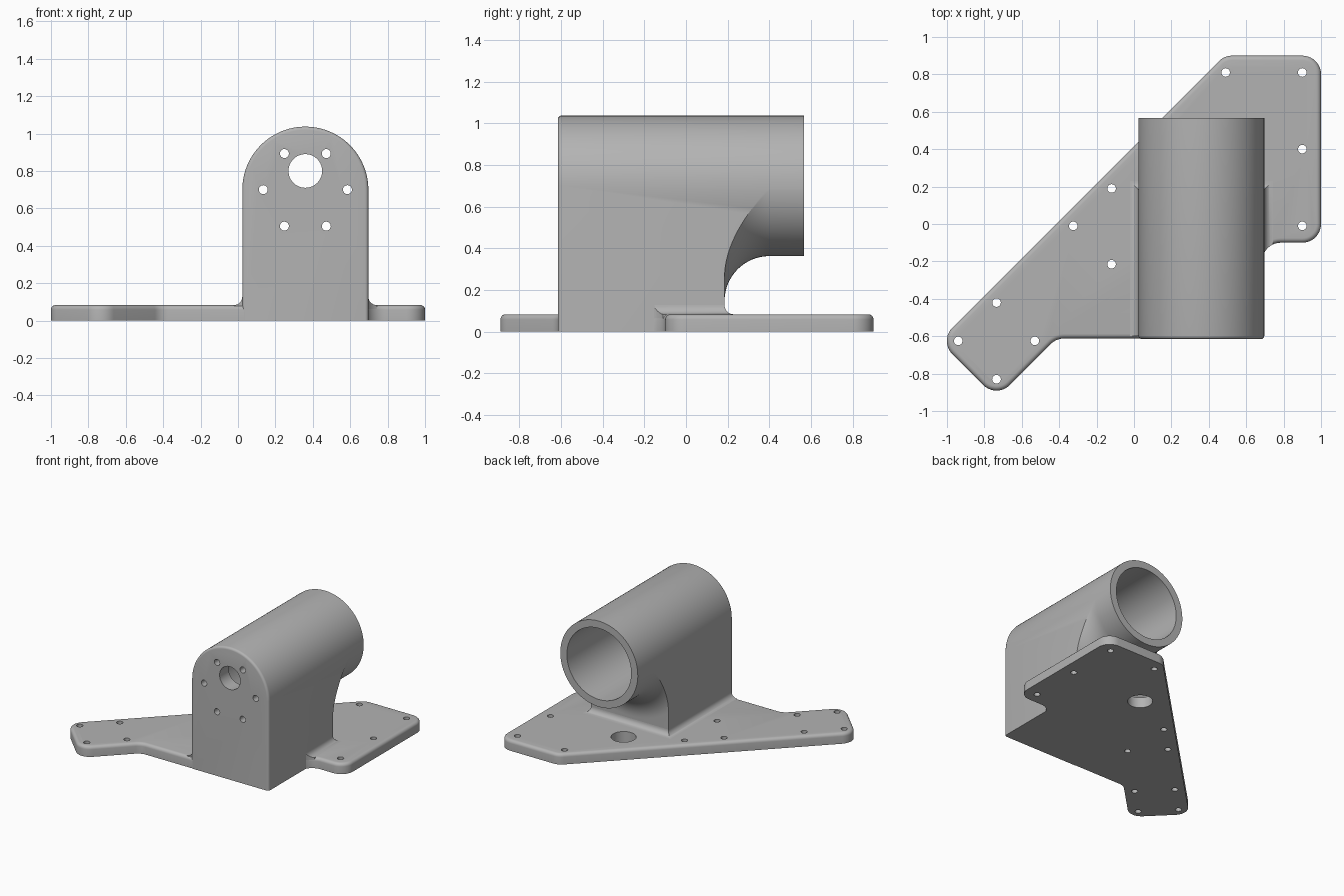
import bpy, bmesh, math
from mathutils import Vector

if "Cube" in bpy.data.objects:
    bpy.data.objects.remove(bpy.data.objects["Cube"], do_unlink=True)

# Main dimensions
CX, CZ, R, BORE = 0.36, 0.70, 0.337, 0.28
FRONT, TUBE_END, BLOCK_BACK, WALL = -0.615, 0.567, 0.185, 0.115
PLATE, FOOT, NECK = 0.083, 0.045, 0.215

metal = bpy.data.materials.new("matte grey")
metal.use_nodes = True
grey = (0.45, 0.45, 0.45, 1)
metal.diffuse_color = grey
metal.node_tree.nodes["Principled BSDF"].inputs["Base Color"].default_value = grey


def finish(bm, name):
    bmesh.ops.recalc_face_normals(bm, faces=bm.faces[:])
    mesh = bpy.data.meshes.new(name)
    bm.to_mesh(mesh)
    bm.free()
    mesh.materials.append(metal)
    obj = bpy.data.objects.new(name, mesh)
    bpy.context.collection.objects.link(obj)
    return obj


def prism(points, along):
    """Closed 3D outline extruded along a vector."""
    bm = bmesh.new()
    face = bm.faces.new([bm.verts.new(p) for p in points])
    new = bmesh.ops.extrude_face_region(bm, geom=[face], use_keep_orig=True)["geom"]
    bmesh.ops.translate(bm, vec=along, verts=[v for v in new if isinstance(v, bmesh.types.BMVert)])
    bmesh.ops.recalc_face_normals(bm, faces=bm.faces[:])
    return bm


def rounded(corners, steps=10):
    """Outline with an arc at each (x, y, radius) corner."""
    out = []
    for i, (x, y, r) in enumerate(corners):
        p = Vector((x, y))
        if r == 0:
            out.append(p)
            continue
        a = (Vector(corners[i - 1][:2]) - p).normalized()
        b = (Vector(corners[(i + 1) % len(corners)][:2]) - p).normalized()
        half = a.angle(b) / 2
        c = p + (a + b).normalized() * r / math.sin(half)
        v0, v1 = p + a * r / math.tan(half) - c, p + b * r / math.tan(half) - c
        start = math.atan2(v0.y, v0.x)
        sweep = math.atan2(v0.x * v1.y - v0.y * v1.x, v0.dot(v1))
        for k in range(steps + 1):
            t = start + sweep * k / steps
            out.append(c + Vector((math.cos(t), math.sin(t))) * r)
    return out


def circle(x, y, r, n):
    return [(x + r * math.cos(math.tau * k / n), y + r * math.sin(math.tau * k / n)) for k in range(n)]


def boolean(obj, tool, operation="DIFFERENCE"):
    mod = obj.modifiers.new("cut", "BOOLEAN")
    mod.operation, mod.solver, mod.object = operation, "EXACT", tool
    bpy.context.view_layer.objects.active = obj
    bpy.ops.object.modifier_apply(modifier=mod.name)
    bpy.data.objects.remove(tool, do_unlink=True)


def drill_up(obj, x, y, r, n=24):
    pts = [(px, py, -0.1) for px, py in circle(x, y, r, n)]
    boolean(obj, finish(prism(pts, (0, 0, 0.3)), "cutter"))


def drill_back(obj, x, z, r, y0, y1, n=24):
    pts = [(px, y0, pz) for px, pz in circle(x, z, r, n)]
    boolean(obj, finish(prism(pts, (0, y1 - y0, 0)), "cutter"))


def smooth(obj):
    bpy.ops.object.select_all(action="DESELECT")
    obj.select_set(True)
    bpy.context.view_layer.objects.active = obj
    bpy.ops.object.shade_smooth_by_angle(angle=math.radians(30))


# Base plate: diagonal back edge, angled tail, rounded top rim
outline = rounded([
    (1.0, -0.10, 0.1), (1.0, 0.90, 0.1), (0.483, 0.90, 0.1),
    (-1.042, -0.625, 0.1), (-0.735, -0.932, 0.1), (-0.415, -0.612, 0.1),
    (0.685, -0.612, 0), (0.685, -0.10, 0.1)])
bm = prism([(p.x, p.y, 0) for p in outline], (0, 0, PLATE))
rim = [e for e in bm.edges if all(v.co.z > PLATE / 2 for v in e.verts)]
bmesh.ops.bevel(bm, geom=rim, offset=0.025, segments=5, profile=0.5, affect="EDGES")
plate = finish(bm, "base_plate")
for x, y in [(0.49, 0.81), (0.9, 0.81), (0.9, 0.4), (0.9, -0.01),
             (-0.12, 0.19), (-0.325, -0.01), (-0.12, -0.215),
             (-0.735, -0.42), (-0.94, -0.625), (-0.53, -0.625), (-0.735, -0.83)]:
    drill_up(plate, x, y, 0.023)
drill_up(plate, 0.27, 0.39, 0.09, 48)
smooth(plate)

# Housing: arch-shaped block with a softened front edge
arch = [(CX - R, 0), (CX + R, 0)]
arch += [(CX + R * math.cos(math.pi * k / 48), CZ + R * math.sin(math.pi * k / 48)) for k in range(49)]
bm = prism([(x, FRONT, z) for x, z in arch], (0, TUBE_END - FRONT, 0))
edge = [e for e in bm.edges if all(v.co.y < FRONT + 0.01 for v in e.verts)
        and any(v.co.z > 0.01 for v in e.verts)]
bmesh.ops.bevel(bm, geom=edge, offset=0.018, segments=4, profile=0.5, affect="EDGES")
housing = finish(bm, "housing")

# Revolved cut frees the tube and leaves a curved neck under it
inner = R + 0.0005
profile = [(inner + NECK * (1 - math.cos(t)), BLOCK_BACK + NECK * (1 - math.sin(t)))
           for t in (math.pi / 2 * k / 16 for k in range(17))]
profile += [(1.2, BLOCK_BACK), (1.2, 0.7), (inner, 0.7)]
bm = bmesh.new()
verts = [bm.verts.new((CX + r, y, CZ)) for r, y in profile]
edges = [bm.edges.new((verts[i - 1], verts[i])) for i in range(len(verts))]
bmesh.ops.spin(bm, geom=verts + edges, cent=(CX, 0, CZ), axis=(0, 1, 0),
               angle=math.tau, steps=96, use_duplicate=False)
bmesh.ops.remove_doubles(bm, verts=bm.verts[:], dist=0.00005)
boolean(housing, finish(bm, "cutter"))

# Bore, shaft hole and mounting holes
drill_back(housing, CX, CZ, BORE, FRONT + WALL, 0.8, 96)
drill_back(housing, CX, 0.80, 0.09, -0.8, -0.4, 48)
for side in (-1, 1):
    for dx, z in [(0.112, 0.893), (0.225, 0.70), (0.112, 0.505)]:
        drill_back(housing, CX + side * dx, z, 0.024, -0.8, -0.4)
smooth(housing)

# Concave fillet around the foot of the housing, trimmed to the plate outline
bm = bmesh.new()
levels = [(FOOT, PLATE - 0.02)]
levels += [(FOOT * (1 - math.sin(t)), PLATE + FOOT * (1 - math.cos(t)))
           for t in (math.pi / 2 * k / 8 for k in range(9))]
loops = []
for d, z in levels:
    x0, x1, y1 = CX - R - d, CX + R + d, BLOCK_BACK + d
    loops.append([bm.verts.new((x, y, z)) for x, y in
                  [(x0, FRONT + 0.015), (x1, FRONT + 0.015), (x1, y1), (x0, y1)]])
for low, high in zip(loops, loops[1:]):
    for i in range(4):
        bm.faces.new((low[i - 1], low[i], high[i], high[i - 1]))
bm.faces.new(loops[0])
bm.faces.new(loops[-1])
fillet = finish(bm, "foot_fillet")
trim = prism([(p.x, p.y, -0.1) for p in outline], (0, 0, 0.5))
boolean(fillet, finish(trim, "cutter"), "INTERSECT")
smooth(fillet)
